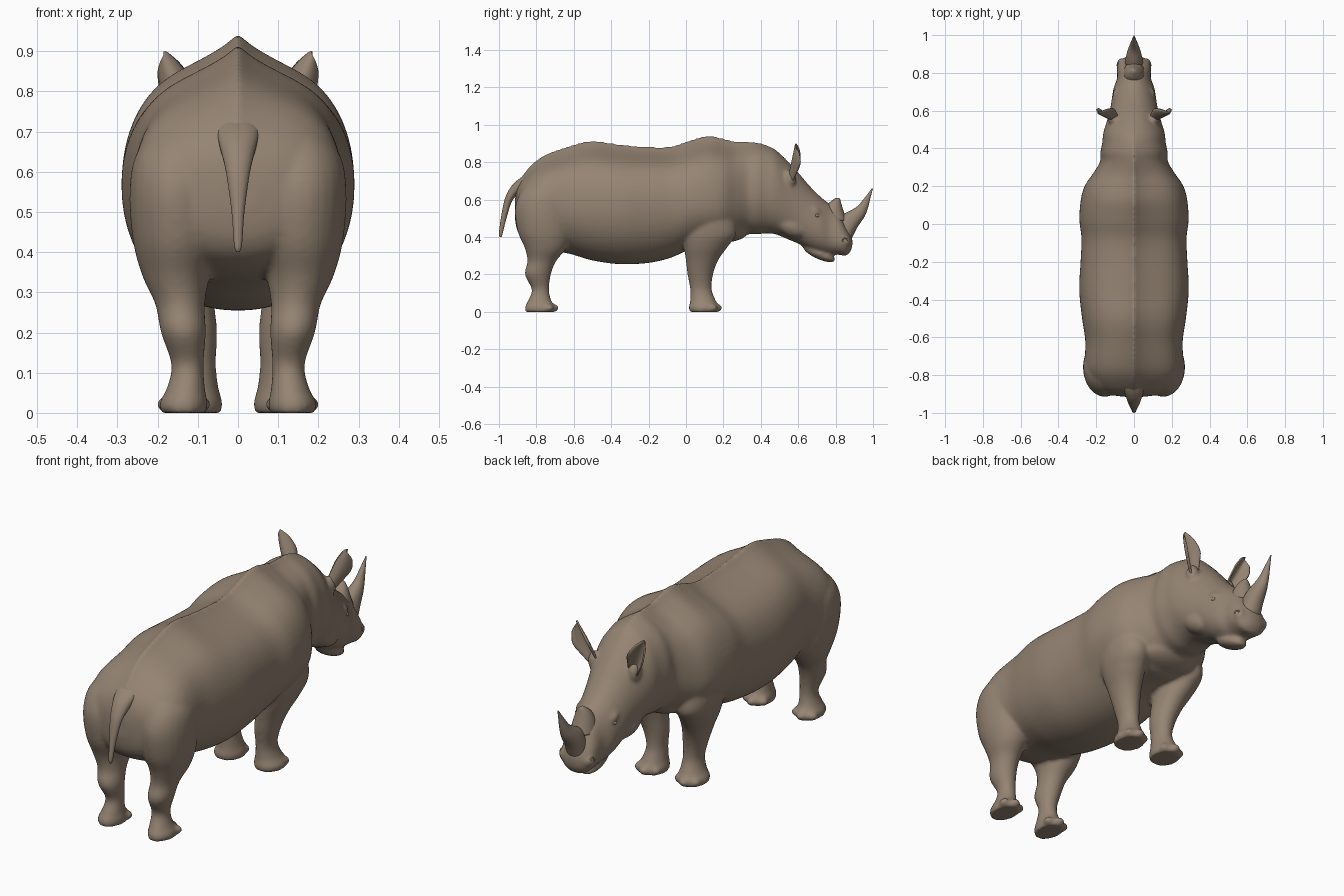
import bpy, bmesh, math
from mathutils import Matrix, Vector

if "Cube" in bpy.data.objects:
    bpy.data.objects.remove(bpy.data.objects["Cube"])

skin = bpy.data.materials.new("brown_skin")
skin.diffuse_color = (0.30, 0.23, 0.17, 1)
skin.use_nodes = True
skin.node_tree.nodes["Principled BSDF"].inputs["Base Color"].default_value = skin.diffuse_color


def smooth_path(rows, steps=5):
    """Catmull-Rom interpolation through rows of numbers."""
    pts = [rows[0]] + list(rows) + [rows[-1]]
    out = []
    for a, b, c, d in zip(pts, pts[1:], pts[2:], pts[3:]):
        for k in range(steps):
            t = k / steps
            out.append([0.5 * (2 * q + (r - p) * t + (2 * p - 5 * q + 4 * r - s) * t * t
                               + (3 * q - p - 3 * r + s) * t ** 3)
                        for p, q, r, s in zip(a, b, c, d)])
    out.append(list(rows[-1]))
    return out


def loft(bm, rings):
    """Closed skin over rings of points."""
    loops = [[bm.verts.new(p) for p in ring] for ring in rings]
    n = len(loops[0])
    for a, b in zip(loops, loops[1:]):
        for i in range(n):
            j = (i + 1) % n
            bm.faces.new((a[i], a[j], b[j], b[i]))
    bm.faces.new(loops[0])
    bm.faces.new(loops[-1])


def spow(v, e):
    return math.copysign(abs(v) ** e, v)


def trunk_rings(rows, n=56):
    """Rows: y, bottom z, widest z, top z, half width. The back rises to a spine ridge."""
    rings = []
    for y, zb, zw, zt, hw in smooth_path(rows):
        ridge = .13 * min(1, max(0, (.55 - y) / .3))
        ring = []
        for i in range(n):
            a = 2 * math.pi * i / n
            c, s = math.cos(a), math.sin(a)
            if s > 0:
                h = (zt - zw) * s * (1 - ridge * math.sin(math.pi * min(1, abs(c)) ** .8))
                ring.append((hw * c, y, zw + h))
            else:
                e = 2 / 2.15
                ring.append((hw * spow(c, e), y, zw + (zw - zb) * spow(s, e)))
        rings.append(ring)
    return rings


def post_rings(rows, side=1, n=24):
    """Rows: z, rear y, front y, inner x, outer x."""
    rings = []
    for z, y0, y1, x0, x1 in smooth_path(rows):
        rings.append([(side * ((x0 + x1) / 2 + (x1 - x0) / 2 * math.cos(2 * math.pi * i / n)),
                       (y0 + y1) / 2 + (y1 - y0) / 2 * math.sin(2 * math.pi * i / n), z)
                      for i in range(n)])
    return rings


def ellipsoid(bm, loc, radii, tilt=0):
    m = (Matrix.Translation(loc) @ Matrix.Rotation(tilt, 4, 'X')
         @ Matrix.Diagonal((*radii, 1)))
    bmesh.ops.create_uvsphere(bm, u_segments=20, v_segments=12, radius=1, matrix=m)


def finish(bm, name):
    bmesh.ops.recalc_face_normals(bm, faces=bm.faces)
    for f in bm.faces:
        f.smooth = True
    mesh = bpy.data.meshes.new(name)
    bm.to_mesh(mesh)
    bm.free()
    mesh.materials.append(skin)
    ob = bpy.data.objects.new(name, mesh)
    bpy.context.collection.objects.link(ob)
    return ob


# Torso, neck and head from rump to muzzle
trunk = [
    (-.915, .50, .55, .60, .05), (-.90, .43, .55, .68, .14), (-.86, .38, .56, .75, .21),
    (-.77, .34, .57, .832, .258), (-.62, .31, .57, .889, .258), (-.50, .275, .57, .915, .275),
    (-.35, .255, .57, .896, .29), (-.20, .262, .58, .883, .283), (-.08, .29, .58, .886, .278),
    (.02, .335, .58, .918, .289), (.12, .36, .58, .943, .283), (.20, .365, .59, .928, .262),
    (.27, .39, .60, .912, .215), (.33, .415, .62, .91, .18), (.38, .415, .64, .907, .178),
    (.43, .42, .64, .892, .168), (.48, .415, .63, .867, .163), (.54, .39, .59, .81, .145),
    (.60, .365, .54, .745, .128), (.66, .335, .48, .675, .118), (.72, .315, .44, .615, .108),
    (.77, .308, .41, .575, .09), (.82, .305, .385, .525, .09), (.855, .30, .375, .46, .082),
    (.88, .325, .37, .42, .05), (.89, .355, .37, .39, .015)]
hind_leg = [
    (0, -.86, -.70, .078, .192), (.025, -.862, -.695, .075, .196), (.06, -.845, -.72, .082, .178),
    (.12, -.825, -.732, .085, .166), (.20, -.862, -.722, .08, .192), (.27, -.848, -.695, .082, .206),
    (.34, -.862, -.64, .07, .238), (.43, -.90, -.605, .045, .262), (.55, -.915, -.60, .04, .27),
    (.64, -.885, -.625, .05, .255), (.71, -.83, -.67, .07, .20)]
front_leg = [
    (0, .018, .175, .042, .175), (.025, .015, .18, .038, .18), (.06, .022, .16, .048, .158),
    (.12, .022, .138, .055, .145), (.20, .008, .145, .052, .165), (.28, -.002, .175, .06, .195),
    (.35, -.012, .225, .07, .228), (.42, -.015, .27, .08, .25), (.52, 0, .25, .08, .252),
    (.62, .04, .20, .10, .22)]

bm = bmesh.new()
loft(bm, trunk_rings(trunk))
ellipsoid(bm, (0, .712, .312), (.056, .095, .03), -.42)          # lower jaw
ellipsoid(bm, (0, .24, .43), (.15, .10, .055), .15)              # chest
for s in (-1, 1):
    loft(bm, post_rings(hind_leg, s))
    loft(bm, post_rings(front_leg, s))
    # Three toes on each foot
    for cx, front in ((.135, -.712), (.109, .162)):
        for dx, dy in ((-.043, -.02), (0, .006), (.043, -.02)):
            ellipsoid(bm, (s * (cx + dx), front + dy, .021), (.025, .026, .021))
    ellipsoid(bm, (s * .108, .555, .71), (.03, .033, .05))          # ear root
    ellipsoid(bm, (s * .083, .69, .54), (.028, .04, .022), -.6)     # brow
    ellipsoid(bm, (s * .066, .845, .375), (.026, .034, .032))       # nostril swell
    ellipsoid(bm, (s * .072, .56, .46), (.058, .095, .055), -.5)    # cheek
hide = finish(bm, "body")
remesh = hide.modifiers.new("blend", 'REMESH')
remesh.mode = 'VOXEL'
remesh.voxel_size = .009
remesh.use_smooth_shade = True
soften = hide.modifiers.new("soften", 'SMOOTH')
soften.factor = .5
soften.iterations = 8

# Horns and tail
nose_horn = [
    (.39, .80, .885, -.05, .05), (.45, .80, .915, -.048, .048), (.51, .825, .955, -.038, .038),
    (.56, .91, .974, -.022, .022), (.61, .955, .986, -.012, .012), (.66, .993, 1.0, -.002, .002)]
brow_horn = [
    (.49, .72, .86, -.06, .06), (.54, .735, .842, -.05, .05), (.58, .762, .83, -.034, .034),
    (.603, .79, .824, -.016, .016), (.61, .802, .818, -.005, .005)]
tail = [
    (.75, -.835, -.75, -.04, .04), (.72, -.88, -.78, -.054, .054), (.695, -.912, -.82, -.053, .053),
    (.66, -.942, -.86, -.045, .045),
    (.60, -.97, -.925, -.03, .03), (.50, -.99, -.96, -.016, .016), (.42, -1.0, -.98, -.01, .01),
    (.40, -.996, -.986, -.004, .004)]
for name, rows in (("nose_horn", nose_horn), ("brow_horn", brow_horn), ("tail", tail)):
    bm = bmesh.new()
    loft(bm, post_rings(rows))
    finish(bm, name)

# Cupped ears: height fraction, half width
ear_shape = [(0, .018), (.3, .032), (.55, .04), (.8, .028), (.93, .014), (1, .003)]
for s, label in ((-1, "left"), (1, "right")):
    bm = bmesh.new()
    base, tip = Vector((.102, .545, .70)), Vector((.186, .585, .888))
    grid = []
    for t, w in smooth_path(ear_shape, 4):
        c = base.lerp(tip, t)
        grid.append([bm.verts.new((s * (c.x + w * u / 4), c.y + w * 1.1 * (u / 4) ** 2,
                                   c.z - .012 * u / 4)) for u in range(-4, 5)])
    for a, b in zip(grid, grid[1:]):
        for i in range(8):
            bm.faces.new((a[i], a[i + 1], b[i + 1], b[i]))
    ear = finish(bm, label + "_ear")
    shell = ear.modifiers.new("thickness", 'SOLIDIFY')
    shell.thickness = .007
    shell.offset = 0

    # Eyeball inside a ring of lid
    bm = bmesh.new()
    ellipsoid(bm, (s * .099, .70, .515), (.012, .013, .010))
    finish(bm, label + "_eye")
    # Eyelids and nostril rims
    for part, (x, y, z), r in (("eyelid", (.101, .70, .515), .013),
                               ("nostril_rim", (.085, .85, .382), .012)):
        bpy.ops.mesh.primitive_torus_add(major_segments=24, minor_segments=8, major_radius=r,
                                         minor_radius=.004, location=(s * x, y, z),
                                         rotation=(0, math.pi / 2, s * .3))
        rim = bpy.context.object
        rim.name = label + "_" + part
        rim.data.materials.append(skin)
        bpy.ops.object.shade_smooth()
